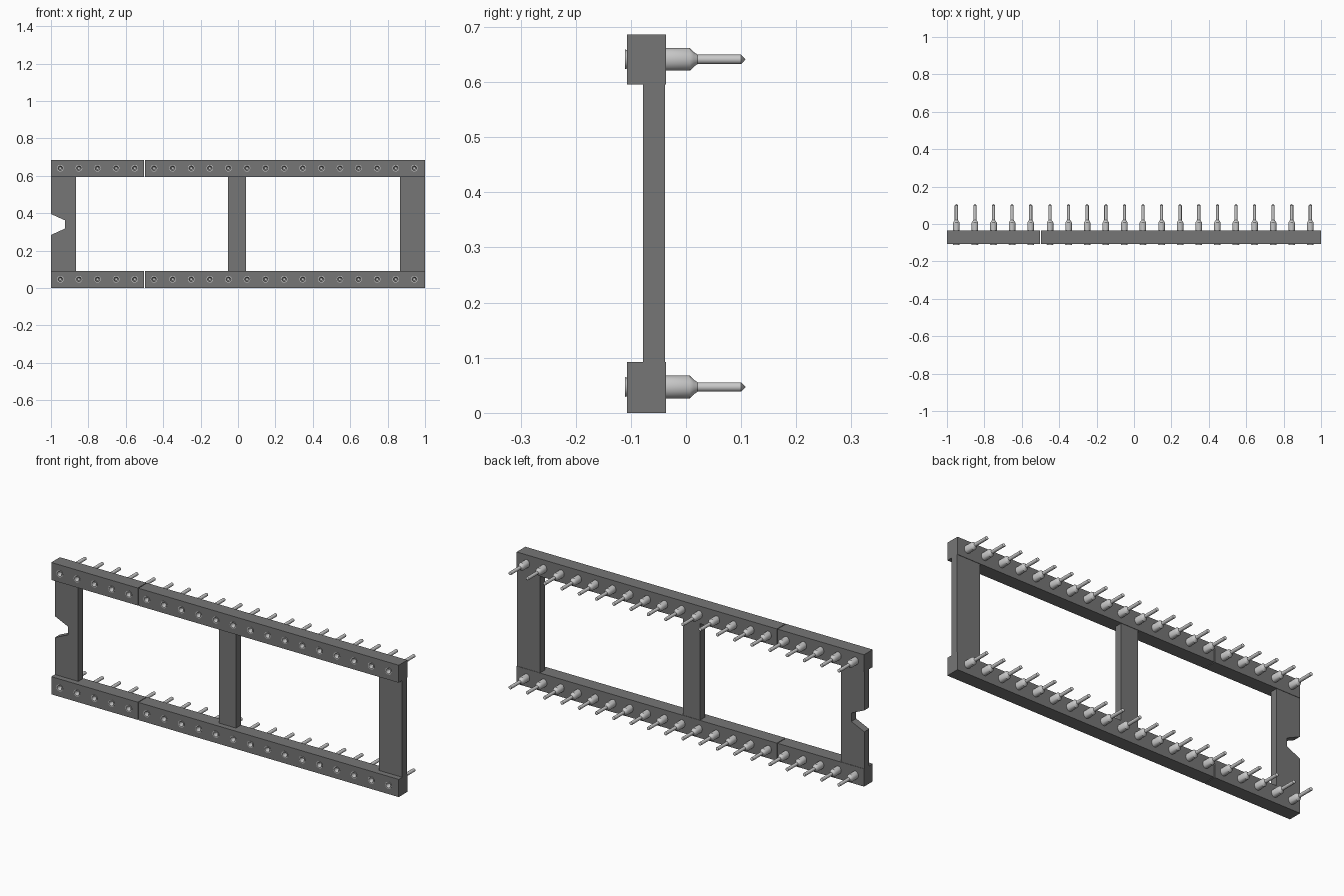
import bpy, bmesh, math
from mathutils import Matrix

cube = bpy.data.objects.get("Cube")
if cube:
    bpy.data.objects.remove(cube, do_unlink=True)


def material(name, rgb):
    m = bpy.data.materials.new(name)
    m.use_nodes = True
    m.diffuse_color = (*rgb, 1)
    m.node_tree.nodes["Principled BSDF"].inputs["Base Color"].default_value = (*rgb, 1)
    return m


PLASTIC = material("grey plastic", (0.18, 0.18, 0.18))
METAL = material("pin metal", (0.58, 0.58, 0.58))


def add(name, bm, mat):
    bmesh.ops.recalc_face_normals(bm, faces=bm.faces)
    me = bpy.data.meshes.new(name)
    bm.to_mesh(me)
    bm.free()
    me.materials.append(mat)
    ob = bpy.data.objects.new(name, me)
    bpy.context.collection.objects.link(ob)
    return ob


def activate(ob):
    bpy.ops.object.select_all(action='DESELECT')
    ob.select_set(True)
    bpy.context.view_layer.objects.active = ob


def prism(name, outline, y0, y1):
    """Extrude an x-z outline from y0 to y1."""
    bm = bmesh.new()
    face = bm.faces.new([bm.verts.new((x, y0, z)) for x, z in outline])
    ext = bmesh.ops.extrude_face_region(bm, geom=[face])["geom"]
    bmesh.ops.translate(bm, vec=(0, y1 - y0, 0),
                        verts=[v for v in ext if isinstance(v, bmesh.types.BMVert)])
    return add(name, bm, PLASTIC)


def rect(x0, x1, z0, z1):
    return [(x0, z0), (x1, z0), (x1, z1), (x0, z1)]


PITCH = 0.0994
FRONT, BACK = -0.107, -0.036
# section name, x range, first pin x, pin count
SECTIONS = [("short", -1.0, -0.502, -0.95, 5), ("long", -0.498, 1.0, -0.449, 15)]
# row name, z range, pin centre height
ROWS = [("lower", 0.0, 0.092, 0.047), ("upper", 0.595, 0.686, 0.641)]

# Pin profile: funnel, rim, barrel, thin leg and pointed tip as (y, radius)
PROFILE = [(-0.08, 0.0), (-0.08, 0.007), (-0.111, 0.013), (-0.111, 0.018),
           (FRONT, 0.0168), (BACK, 0.0168), (BACK, 0.0205), (0.007, 0.0205),
           (0.014, 0.0135), (0.021, 0.0085), (0.1, 0.0085), (0.108, 0.0)]


def pin_mesh():
    bm = bmesh.new()
    verts = [bm.verts.new((0, y, r)) for y, r in PROFILE]
    edges = [bm.edges.new(p) for p in zip(verts, verts[1:])]
    bmesh.ops.spin(bm, geom=verts + edges, cent=(0, 0, 0), axis=(0, 1, 0),
                   angle=math.tau, steps=16)
    bmesh.ops.remove_doubles(bm, verts=bm.verts, dist=0.0002)
    # The barrel is slightly narrower along the rail
    for v in bm.verts:
        if math.hypot(v.co.x, v.co.z) > 0.0185:
            v.co.x *= 0.85
    ob = add("pin", bm, METAL)
    activate(ob)
    bpy.ops.object.shade_smooth_by_angle(angle=math.radians(35))
    me = ob.data
    bpy.data.objects.remove(ob)
    return me


PIN = pin_mesh()

# Rails with drilled sockets, and their pins
for row, z0, z1, zc in ROWS:
    for section, x0, x1, first, count in SECTIONS:
        rail = prism(f"{row}_{section}_rail", rect(x0, x1, z0, z1), FRONT, BACK)
        centres = [first + i * PITCH for i in range(count)]
        drill = bmesh.new()
        for x in centres:
            bmesh.ops.create_cone(
                drill, cap_ends=True, segments=16, radius1=0.0165, radius2=0.0165,
                depth=0.06, matrix=Matrix.Translation((x, FRONT, zc))
                @ Matrix.Rotation(math.pi / 2, 4, 'X'))
        cutter = add("socket_cutter", drill, PLASTIC)
        cutter.hide_render = True
        mod = rail.modifiers.new("sockets", 'BOOLEAN')
        mod.operation = 'DIFFERENCE'
        mod.solver = 'EXACT'
        mod.object = cutter
        activate(rail)
        bpy.ops.object.modifier_apply(modifier=mod.name)
        bpy.data.objects.remove(cutter, do_unlink=True)
        for i, x in enumerate(centres):
            pin = bpy.data.objects.new(f"{row}_{section}_pin_{i + 1}", PIN)
            pin.location = (x, 0, zc)
            bpy.context.collection.objects.link(pin)

# Cross bars joining the rails; the right one has the orientation notch
LOW, HIGH, MID = 0.092, 0.595, 0.34
notched = [(-1, LOW), (-0.865, LOW), (-0.865, HIGH), (-1, HIGH),
           (-1, MID + 0.056), (-0.925, MID + 0.022),
           (-0.925, MID - 0.022), (-1, MID - 0.056)]
prism("notched_end_bar", notched, -0.078, -0.038)
prism("middle_bar", rect(-0.054, 0.043, LOW, HIGH), -0.078, -0.038)
prism("plain_end_bar", rect(0.866, 1.0, LOW, HIGH), -0.078, -0.038)
